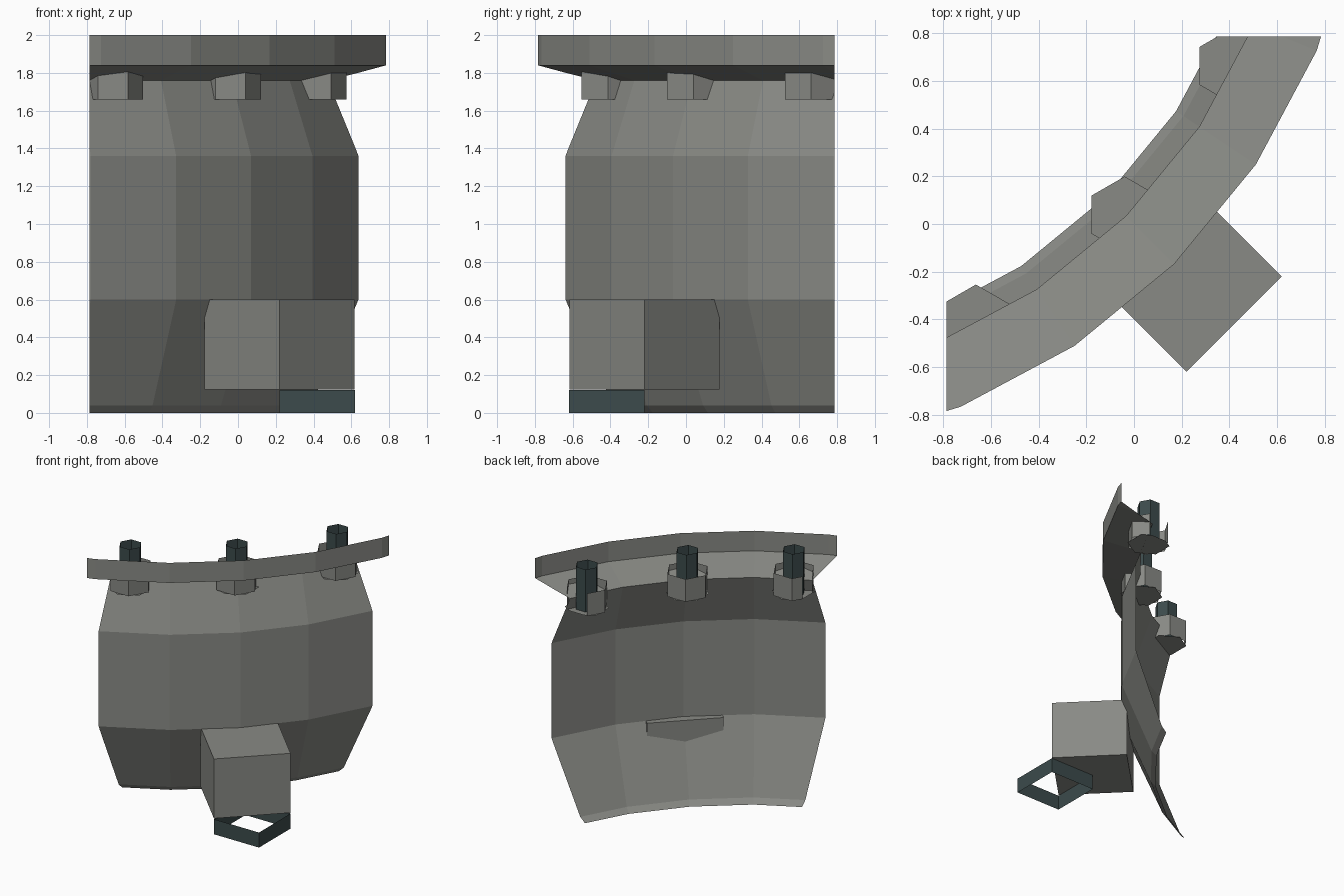
import bpy, bmesh, math
from mathutils import Vector

if "Cube" in bpy.data.objects:
    bpy.data.objects.remove(bpy.data.objects["Cube"])

LIMIT = 0.785            # the curved section is trimmed at x = -LIMIT and y = +LIMIT
CX, CY = -1.78, 1.78     # centre of the full ring this section belongs to


def material(name, rgb):
    m = bpy.data.materials.new(name)
    m.diffuse_color = (*rgb, 1)
    m.use_nodes = True
    m.node_tree.nodes["Principled BSDF"].inputs["Base Color"].default_value = m.diffuse_color
    return m


steel = material("grey_steel", (0.25, 0.255, 0.235))
dark = material("dark_teal_metal", (0.045, 0.07, 0.072))


def finish(bm, name, mat, trim=True):
    if trim:
        for co, no in (((-LIMIT, 0, 0), (-1, 0, 0)), ((0, LIMIT, 0), (0, 1, 0))):
            bmesh.ops.bisect_plane(bm, geom=bm.verts[:] + bm.edges[:] + bm.faces[:],
                                   plane_co=co, plane_no=no, clear_outer=True)
    me = bpy.data.meshes.new(name)
    bm.to_mesh(me)
    bm.free()
    me.materials.append(mat)
    ob = bpy.data.objects.new(name, me)
    bpy.context.collection.objects.link(ob)
    return ob


def ring_section(name, profile, mat):
    """Sweep a (radius, height) profile around the ring centre, open sheet."""
    bm = bmesh.new()
    rows = []
    for k in range(-3, 4):
        a = math.radians(-45 + 11.25 * k)
        rows.append([bm.verts.new((CX + r * math.cos(a), CY + r * math.sin(a), z))
                     for r, z in profile])
    for A, B in zip(rows, rows[1:]):
        for i in range(len(profile) - 1):
            bm.faces.new((A[i], B[i], B[i + 1], A[i + 1]))
    return finish(bm, name, mat)


def loop(bm, c, r, z, n, start):
    return [bm.verts.new((c[0] + r * math.cos(math.radians(start) + math.tau * i / n),
                          c[1] + r * math.sin(math.radians(start) + math.tau * i / n), z))
            for i in range(n)]


def tube(bm, c, r, z0, z1, n, start=0):
    """Open-ended prism sides."""
    lo, hi = loop(bm, c, r, z0, n, start), loop(bm, c, r, z1, n, start)
    for i in range(n):
        j = (i + 1) % n
        bm.faces.new((lo[i], lo[j], hi[j], hi[i]))
    return lo, hi


# curved wall with bottom lip, and the flared rim on top
ring_section("curved_wall", [(2.353, 0), (2.39, 0.04), (2.615, 0.6),
                             (2.615, 1.36), (2.47, 1.76)], steel)
ring_section("top_rim", [(2.47, 1.76), (2.755, 1.84), (2.755, 2.0)], steel)

# three bolts: hex cup with a turned hex base, and a dark post in each
for k in (-1, 0, 1):
    a = math.radians(-45 + 18 * k)
    c = (CX + 2.462 * math.cos(a), CY + 2.462 * math.sin(a))
    bm = bmesh.new()
    tube(bm, c, 0.16, 1.66, 1.84, 6)
    bm.faces.new(loop(bm, c, 0.16, 1.66, 6, 30)[::-1])
    finish(bm, f"hex_socket_{k + 2}", steel)
    bm = bmesh.new()
    tube(bm, c, 0.086, 1.66, 2.0, 6)
    finish(bm, f"post_{k + 2}", dark)

# box on the outside of the wall
bm = bmesh.new()
lo, hi = tube(bm, (0.22, -0.22), 0.398, 0.125, 0.6, 4)
bm.faces.new(lo[::-1])
bm.faces.new(hi)
finish(bm, "outer_box", steel, False)

# open square collar below the box
bm = bmesh.new()
tube(bm, (0.42, -0.42), 0.2 * math.sqrt(2), 0, 0.12, 4, 45)
finish(bm, "square_collar", dark, False)
